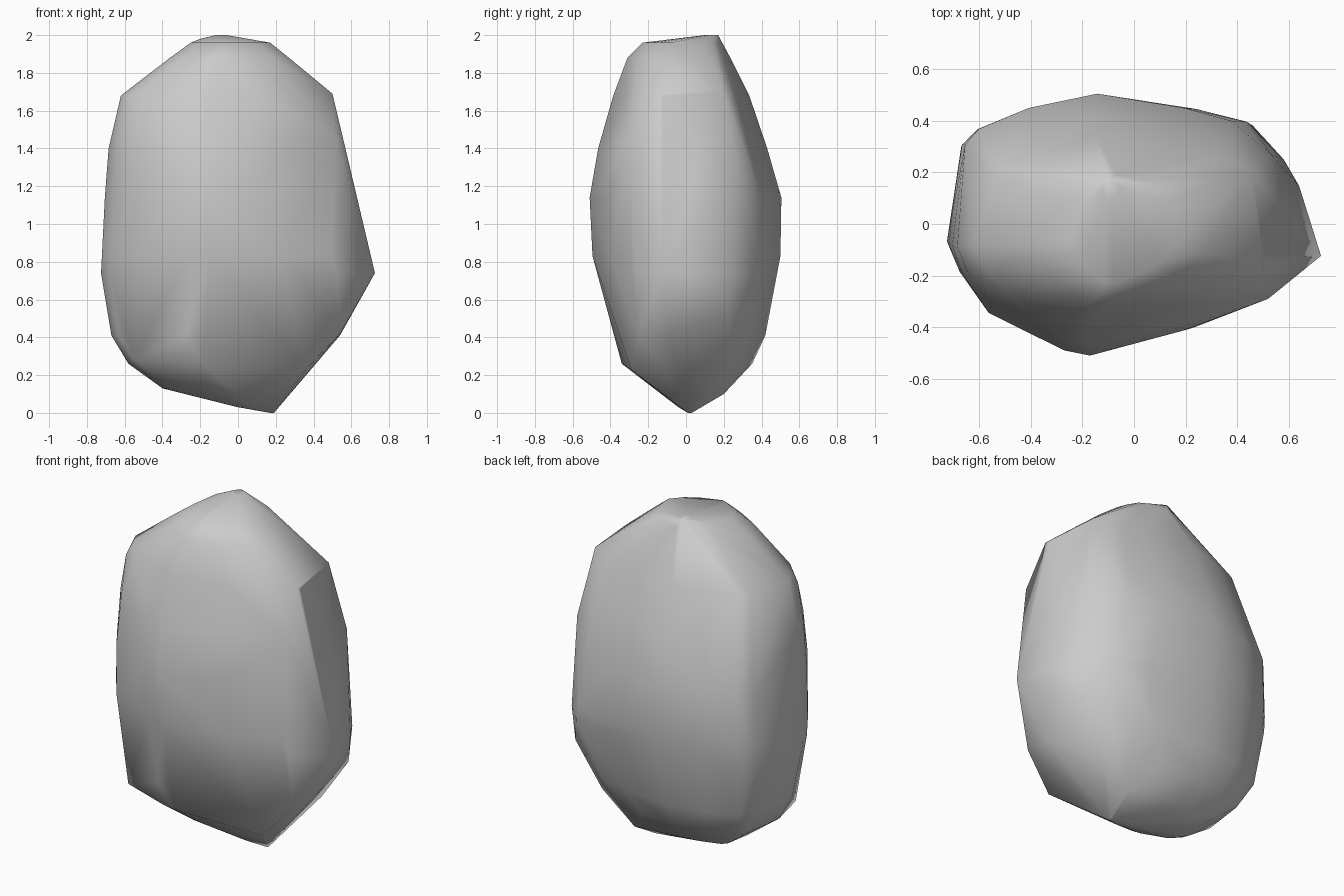
import bpy, bmesh

# Plan outline of the boulder at its widest (x, y)
plan = [(-.725, -.08), (-.67, .31), (-.61, .37), (-.4, .45), (-.11, .505),
        (.26, .45), (.46, .4), (.58, .26), (.64, .15), (.725, -.14),
        (.62, -.21), (.52, -.3), (.25, -.41), (-.14, -.505), (-.25, -.485),
        (-.57, -.34), (-.68, -.19)]

# Height levels: z, x min, x max, y min, y max
levels = [(0, .17, .19, .01, .03), (.03, 0, .2, -.04, .06),
          (.13, -.4, .27, -.17, .22), (.26, -.58, .39, -.34, .35),
          (.41, -.67, .54, -.38, .42), (.74, -.725, .725, -.465, .48),
          (.83, -.72, .695, -.495, .5), (1.14, -.705, .62, -.51, .505),
          (1.4, -.685, .56, -.465, .43), (1.68, -.62, .5, -.385, .335),
          (1.88, -.36, .27, -.31, .235), (1.96, -.25, .17, -.23, .19),
          (2.0, -.12, -.06, .1, .17)]

# Corners that bulge beyond the plain outline
knobs = [(.46, .2, 1.7), (.53, .27, 1.3), (.57, .23, .53), (.4, .22, .28),
         (.2, .2, .1), (.5, -.15, 1.69), (.52, -.29, 1.45), (.54, -.25, .42),
         (.36, -.29, .23), (-.6, -.2, 1.62), (-.55, -.25, .28),
         (-.2, .08, 1.98)]

# Boulder: fit the outline into every level, then wrap in a convex hull
bm = bmesh.new()
for z, x0, x1, y0, y1 in levels:
    for px, py in plan:
        # the upper back left corner is a little shaved
        k = .94 if z > 1.3 and px < -.3 and py > .3 else 1
        bm.verts.new((x0 + (x1 - x0) * (k * px / 1.45 + .5),
                      y0 + (y1 - y0) * (k * py / 1.01 + .5), z))
for co in knobs:
    bm.verts.new(co)
hull = bmesh.ops.convex_hull(bm, input=bm.verts)
inside = {v for v in hull["geom_interior"] if isinstance(v, bmesh.types.BMVert)}
bmesh.ops.delete(bm, geom=list(inside), context='VERTS')
bmesh.ops.recalc_face_normals(bm, faces=bm.faces)
for f in bm.faces:
    f.smooth = True

mesh = bpy.data.meshes.new("boulder")
bm.to_mesh(mesh)
bm.free()
boulder = bpy.data.objects.new("boulder", mesh)
bpy.context.collection.objects.link(boulder)
